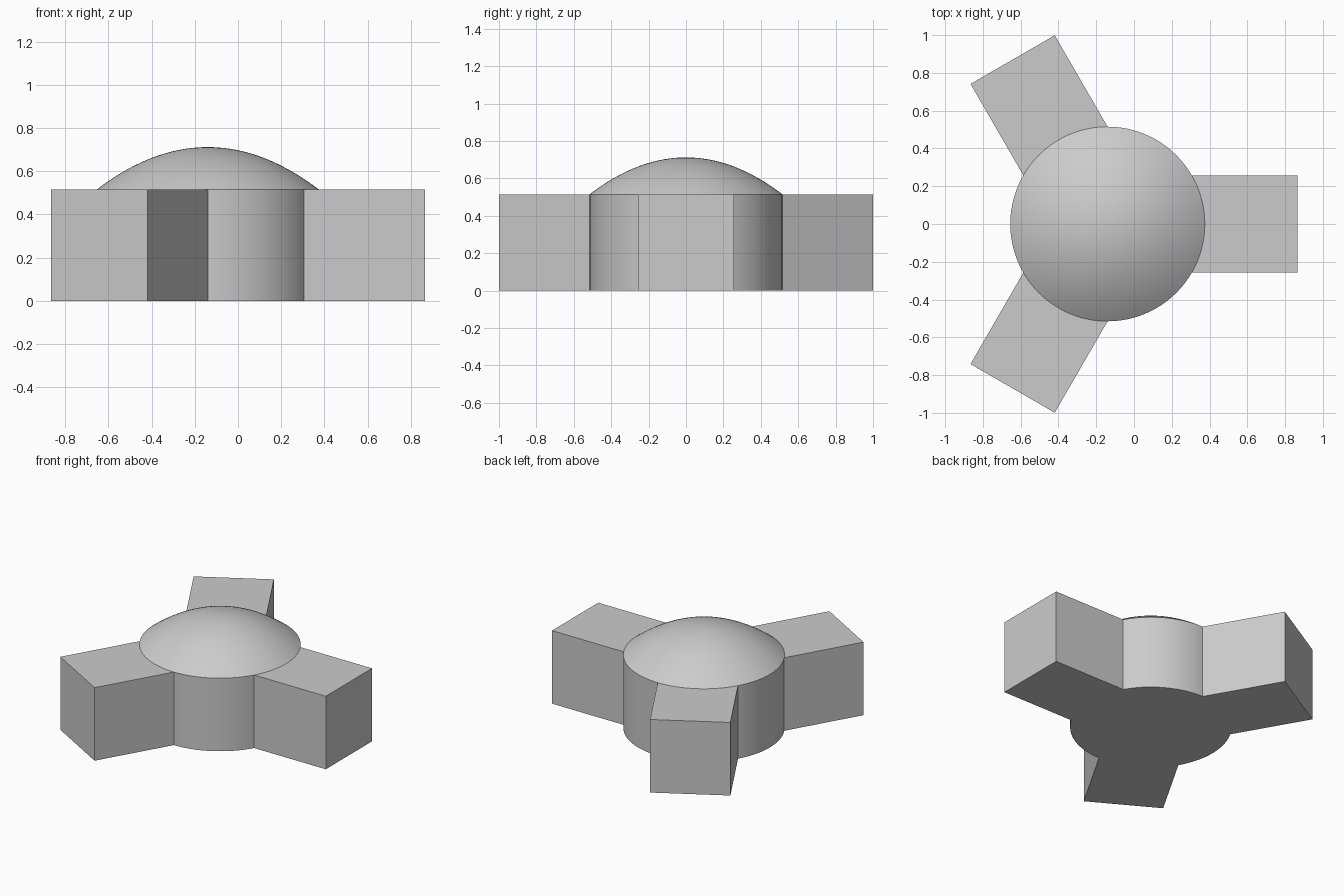
import bpy, bmesh
from math import cos, sin, radians

CENTRE_X = -0.14
RADIUS = 0.515      # hub radius, also the wall height
HEIGHT = 0.515
REACH = 1.005       # hub centre to arm end
DOME_RISE = 0.197
STEP = 3            # degrees per arc segment

cube = bpy.data.objects.get("Cube")
if cube:
    bpy.data.objects.remove(cube, do_unlink=True)

grey = bpy.data.materials.new("light_grey")
grey.use_nodes = True
grey.diffuse_color = (0.6, 0.6, 0.6, 1)
grey.node_tree.nodes["Principled BSDF"].inputs["Base Color"].default_value = (0.6, 0.6, 0.6, 1)


def polar(r, degrees, z):
    a = radians(degrees)
    return (r * cos(a), r * sin(a), z)


def finish(bm, name):
    """Turn the bmesh into a shaded object sitting at the hub centre."""
    bmesh.ops.recalc_face_normals(bm, faces=bm.faces)
    mesh = bpy.data.meshes.new(name)
    bm.to_mesh(mesh)
    bm.free()
    mesh.materials.append(grey)
    obj = bpy.data.objects.new(name, mesh)
    obj.location.x = CENTRE_X
    bpy.context.collection.objects.link(obj)
    bpy.ops.object.select_all(action='DESELECT')
    obj.select_set(True)
    bpy.context.view_layer.objects.active = obj
    bpy.ops.object.shade_smooth_by_angle(angle=radians(30))
    return obj


# Body: three square-ended arms joined by arcs of the round hub
half = RADIUS / 2   # arm half width, meets the hub 30 degrees off the arm axis
outline = []
for turn in (0, 120, 240):
    along, across = polar(1, turn, 0), polar(1, turn + 90, 0)
    for side in (-half, half):
        outline.append((along[0] * REACH + across[0] * side,
                        along[1] * REACH + across[1] * side, 0))
    outline += [polar(RADIUS, turn + a, 0) for a in range(30, 91, STEP)]

bm = bmesh.new()
base = bm.faces.new([bm.verts.new(p) for p in outline])
grown = bmesh.ops.extrude_face_region(bm, geom=[base], use_keep_orig=True)
top = [v for v in grown["geom"] if isinstance(v, bmesh.types.BMVert)]
bmesh.ops.translate(bm, verts=top, vec=(0, 0, HEIGHT))
finish(bm, "three_arm_body")

# Dome: shallow parabolic cap on the hub
bm = bmesh.new()
rings = 20
profile = []
for i in range(rings + 1):
    u = 1 - i / rings
    profile.append(bm.verts.new((RADIUS * u, 0, HEIGHT + DOME_RISE * (1 - u * u))))
edges = [bm.edges.new(pair) for pair in zip(profile, profile[1:])]
bmesh.ops.spin(bm, geom=profile + edges, cent=(0, 0, 0), axis=(0, 0, 1),
               angle=radians(360), steps=360 // STEP, use_merge=False)
bmesh.ops.remove_doubles(bm, verts=bm.verts, dist=0.0005)
dome = finish(bm, "dome_cap")
